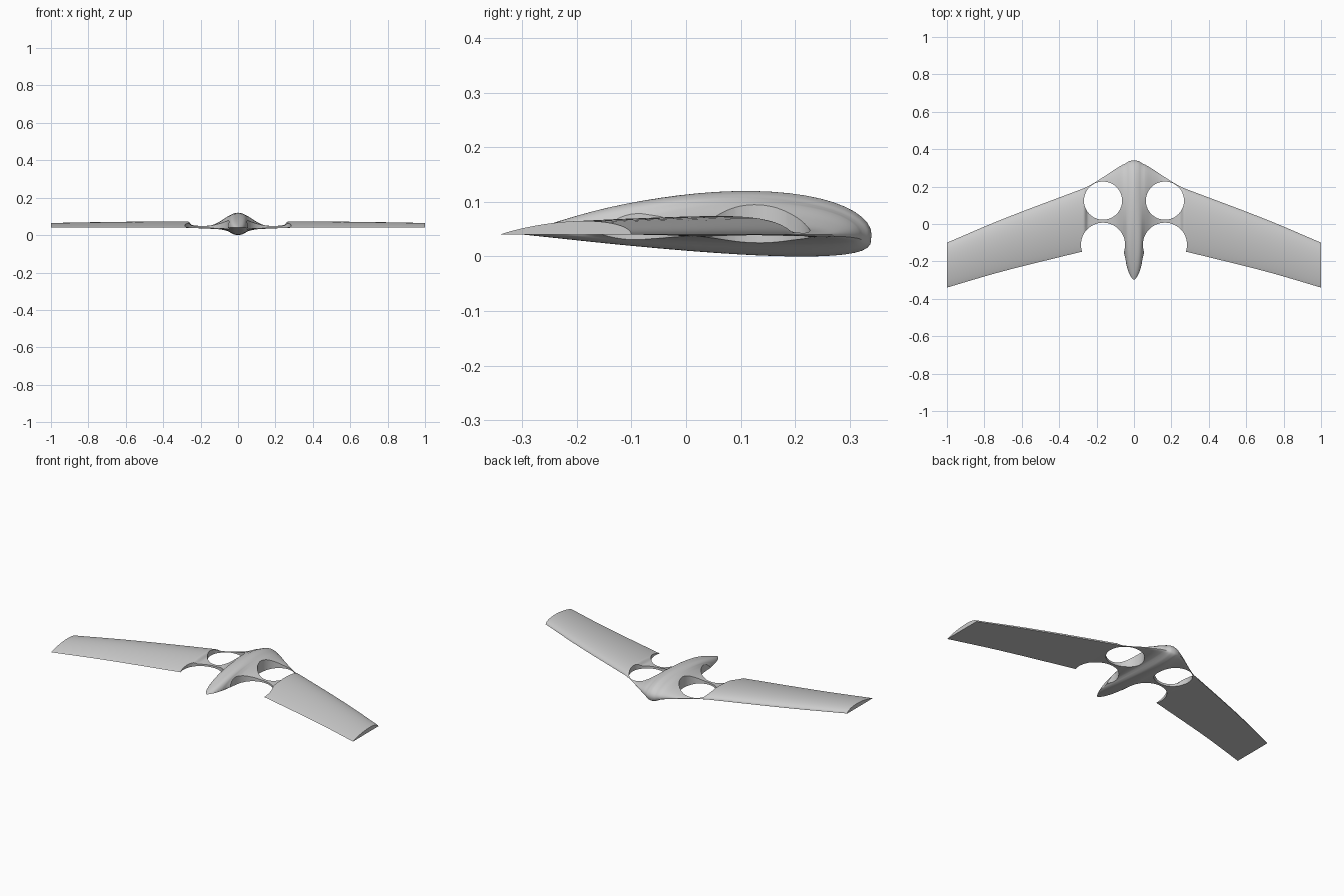
import bpy, bmesh, math

if "Cube" in bpy.data.objects:
    bpy.data.objects.remove(bpy.data.objects["Cube"])

# Half-span stations: x, leading edge y, trailing edge y, rise above and drop below z=0.04, tail bluntness
STATIONS = [
    (0.000, 0.340, -0.298, 0.080, 0.040, 0.89),
    (0.022, 0.337, -0.272, 0.076, 0.036, 0.75),
    (0.040, 0.327, -0.220, 0.068, 0.027, 0.65),
    (0.047, 0.323, -0.180, 0.064, 0.023, 0.65),
    (0.060, 0.317, -0.140, 0.057, 0.017, 0.70),
    (0.100, 0.293, -0.100, 0.034, 0.009, 0.80),
    (0.155, 0.257, -0.090, 0.014, 0.006, 0.85),
    (0.200, 0.228, -0.100, 0.011, 0.005, 0.85),
    (0.245, 0.202, -0.125, 0.014, 0.003, 0.85),
    (0.268, 0.191, -0.145, 0.034, 0.001, 0.89),
    (0.300, 0.179, -0.153, 0.034, 0.000, 0.89),
    (0.720, 0.019, -0.258, 0.030, 0.000, 0.89),
    (1.000, -0.100, -0.340, 0.025, 0.000, 0.89),
]
Z0 = 0.04
ROWS = 28


def slopes(k):
    """Monotone slopes of column k, flat at the centre line."""
    d = [(b[k] - a[k]) / (b[0] - a[0]) for a, b in zip(STATIONS, STATIONS[1:])]
    m = [0.0]
    for p, q in zip(d, d[1:]):
        m.append(2 * p * q / (p + q) if p * q > 0 else 0.0)
    return m + [d[-1]]


SLOPES = {k: slopes(k) for k in range(1, 6)}


def section_at(i, t):
    a, b = STATIONS[i], STATIONS[i + 1]
    h = b[0] - a[0]
    out = [a[0] + h * t]
    for k in range(1, 6):
        m = SLOPES[k]
        out.append((2*t**3 - 3*t*t + 1) * a[k] + (t**3 - 2*t*t + t) * h * m[i]
                   + (3*t*t - 2*t**3) * b[k] + (t**3 - t*t) * h * m[i + 1])
    return out


def bump(u, a, b):
    """Airfoil surface with peak height 1."""
    p = a / (a + b)
    return u**a * (1 - u)**b / (p**a * (1 - p)**b)


def airfoil(s, sign):
    x, le, te, up, down, blunt = s
    us = [(1 - math.cos(math.pi * j / ROWS)) / 2 for j in range(ROWS + 1)]
    us[0], us[-1] = 0.0, 1.0
    top = [(sign * x, le + (te - le) * u, Z0 + up * bump(u, 0.5, blunt)) for u in us]
    low = [(sign * x, le + (te - le) * u, Z0 - down * bump(u, 0.26, 1.05 * blunt / 0.89))
           for u in us[1:-1]]
    return top + low[::-1]


# Blended body and wings, lofted from tip to tip
half = []
for i in range(len(STATIONS) - 1):
    n = 6 if STATIONS[i + 1][0] > 0.5 else 4
    half += [section_at(i, j / n) for j in range(n)]
half.append(list(STATIONS[-1]))
loops = [airfoil(s, -1) for s in half[:0:-1]] + [airfoil(s, 1) for s in half]

bm = bmesh.new()
rings = [[bm.verts.new(p) for p in loop] for loop in loops]
for r, q in zip(rings, rings[1:]):
    for j in range(len(r)):
        k = (j + 1) % len(r)
        bm.faces.new((r[j], r[k], q[k], q[j]))
bm.faces.new(rings[0])
bm.faces.new(rings[-1])
bmesh.ops.recalc_face_normals(bm, faces=bm.faces)
mesh = bpy.data.meshes.new("flying_wing")
bm.to_mesh(mesh)
bm.free()
wing = bpy.data.objects.new("flying_wing", mesh)
bpy.context.collection.objects.link(wing)

# Round rotor openings: two closed holes in front, two open notches behind
cutters = []
for side in (-1, 1):
    for y, r in ((0.125, 0.102), (-0.111, 0.118)):
        bpy.ops.mesh.primitive_cylinder_add(vertices=72, radius=r, depth=0.5,
                                            location=(side * 0.1655, y, 0.051))
        cut = bpy.context.object
        cut.name = "rotor_opening_cutter"
        cut.hide_render = True
        cutters.append(cut)
        mod = wing.modifiers.new("rotor_opening", 'BOOLEAN')
        mod.operation = 'DIFFERENCE'
        mod.solver = 'EXACT'
        mod.object = cut

bpy.ops.object.select_all(action='DESELECT')
wing.select_set(True)
bpy.context.view_layer.objects.active = wing
for mod in list(wing.modifiers):
    bpy.ops.object.modifier_apply(modifier=mod.name)
for cut in cutters:
    bpy.data.objects.remove(cut, do_unlink=True)
bpy.ops.object.shade_smooth_by_angle(angle=math.radians(35))
